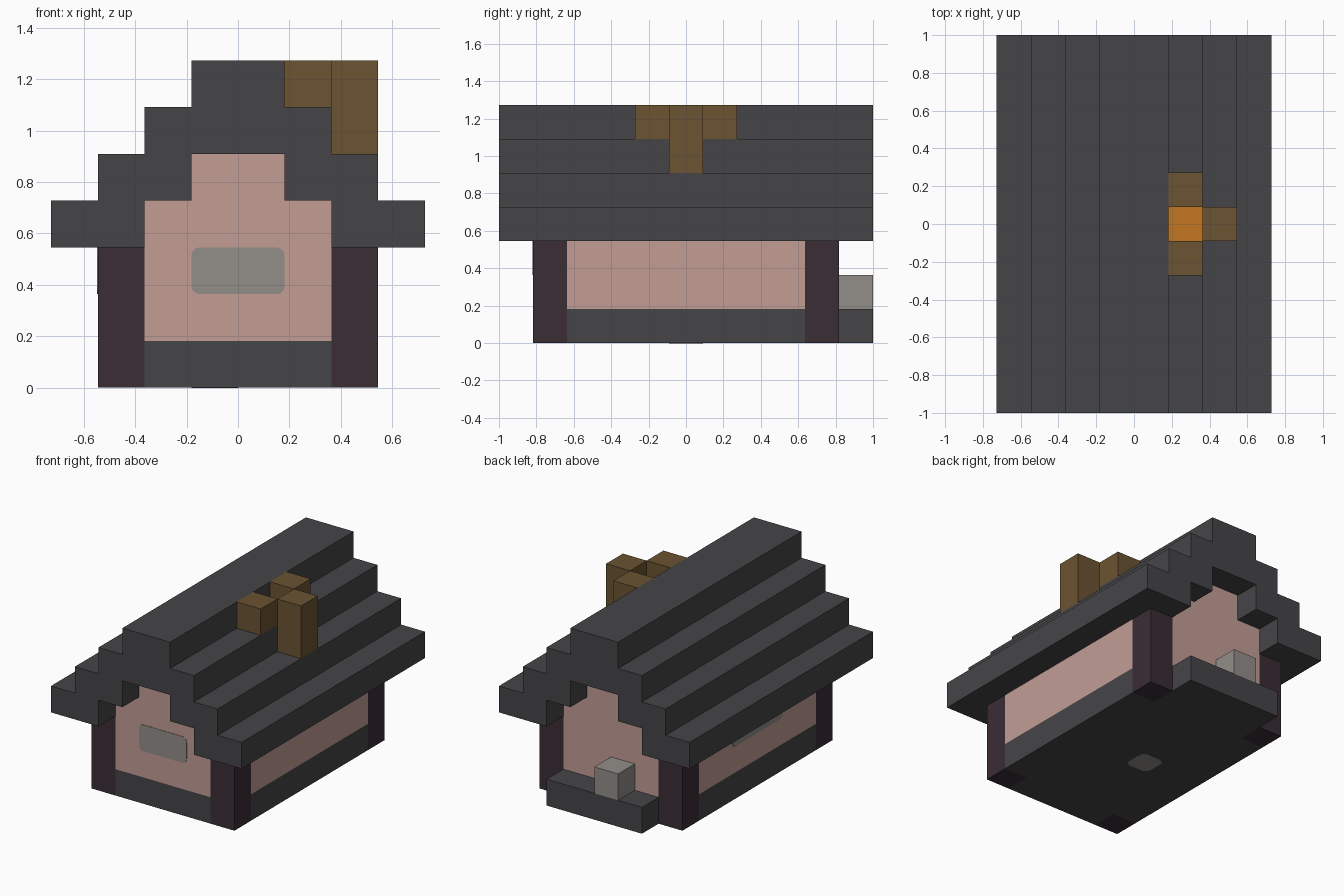
import bpy
import bmesh
import math

cube = bpy.data.objects.get("Cube")
if cube:
    bpy.data.objects.remove(cube, do_unlink=True)

U = 2 / 11  # one building block


def material(name, rgb):
    mat = bpy.data.materials.new(name)
    mat.use_nodes = True
    mat.diffuse_color = (*rgb, 1)
    bsdf = next(n for n in mat.node_tree.nodes if n.type == 'BSDF_PRINCIPLED')
    bsdf.inputs["Base Color"].default_value = (*rgb, 1)
    bsdf.inputs["Roughness"].default_value = 0.9
    return mat


SLATE = material("dark slate", (0.06, 0.06, 0.065))
PLASTER = material("pink plaster", (0.54, 0.337, 0.3))
TIMBER = material("dark timber", (0.042, 0.026, 0.036))
BROWN = material("brown brick", (0.147, 0.087, 0.032))
EMBER = material("ember orange", (0.552, 0.181, 0.016))
GREY = material("stone grey", (0.29, 0.267, 0.25))


def prism(name, outline, axis, lo, hi, mat):
    """Extrude a flat outline, in block units, along an axis."""
    place = {'x': lambda a, b: (lo, a, b),
             'y': lambda a, b: (a, lo, b),
             'z': lambda a, b: (a, b, lo)}[axis]
    bm = bmesh.new()
    face = bm.faces.new([bm.verts.new(place(a, b)) for a, b in outline])
    new = bmesh.ops.extrude_face_region(bm, geom=[face])["geom"]
    move = [hi - lo if axis == k else 0 for k in "xyz"]
    bmesh.ops.translate(bm, vec=move, verts=[g for g in new if isinstance(g, bmesh.types.BMVert)])
    bmesh.ops.scale(bm, vec=(U, U, U), verts=bm.verts)
    bmesh.ops.recalc_face_normals(bm, faces=bm.faces)
    mesh = bpy.data.meshes.new(name)
    bm.to_mesh(mesh)
    bm.free()
    mesh.materials.append(mat)
    obj = bpy.data.objects.new(name, mesh)
    bpy.context.collection.objects.link(obj)
    return obj


def rect(a0, a1, b0, b1):
    return [(a0, b0), (a1, b0), (a1, b1), (a0, b1)]


def rounded(a0, a1, b0, b1, r, steps=4):
    """Rectangle outline with rounded corners."""
    corners = [(a1 - r, b1 - r), (a0 + r, b1 - r), (a0 + r, b0 + r), (a1 - r, b0 + r)]
    pts = []
    for q, (a, b) in enumerate(corners):
        for s in range(steps + 1):
            t = (q + s / steps) * math.pi / 2
            pts.append((a + r * math.cos(t), b + r * math.sin(t)))
    return pts


def mirrored(half):
    """Complete a right-hand half outline across the centre line."""
    return half + [(-a, b) for a, b in reversed(half)]


# Foundation and walls share a footprint notched at the corners for posts
footprint = mirrored([(2, -4.5), (2, -3.5), (3, -3.5), (3, 3.5), (2, 3.5), (2, 4.5)])
prism("foundation", footprint, 'z', 0, 1, SLATE)
prism("walls", footprint, 'z', 1, 3, PLASTER)
prism("gable", mirrored([(2, 3), (2, 4), (1, 4), (1, 5)]), 'y', -4.5, 4.5, PLASTER)

# Corner posts
for sx, side in ((-1, "right"), (1, "left")):
    for sy, end in ((-1, "front"), (1, "back")):
        prism(f"{end}_{side}_post", rect(2 * sx, 3 * sx, 3.5 * sy, 4.5 * sy), 'z', 0, 3, TIMBER)

# Stepped roof, stair profile outside and under the eaves
roof = mirrored([(1, 5), (1, 4), (2, 4), (2, 3), (4, 3), (4, 4),
                 (3, 4), (3, 5), (2, 5), (2, 6), (1, 6), (1, 7)])
prism("stepped_roof", roof, 'y', -5.5, 5.5, SLATE)

# Back doorstep with a stone block
prism("doorstep", rect(-2, 2, 4.5, 5.5), 'z', 0, 1, SLATE)
prism("doorstep_block", rect(-1, 0, 4.5, 5.5), 'z', 1, 2, GREY)

# Chimney around an ember bed, set against the ridge
prism("chimney_front", rect(1, 2, -1.5, -0.5), 'z', 6, 7, BROWN)
prism("chimney_back", rect(1, 2, 0.5, 1.5), 'z', 6, 7, BROWN)
prism("chimney_side", rect(2, 3, -0.5, 0.5), 'z', 5, 7, BROWN)
prism("ember_bed", rect(1, 2, -0.5, 0.5), 'z', 6, 6.03, EMBER)

# Thin rounded panes and floor plate
prism("front_window", rounded(-1, 1, 2, 3, 0.18), 'y', -4.515, -4.49, GREY)
prism("side_window", rounded(-1.5, 1.5, 2, 3, 0.18), 'x', -3.015, -2.99, GREY)
prism("floor_plate", rounded(-1, 0, -0.5, 0.5, 0.25), 'z', -0.006, 0.02, GREY)
